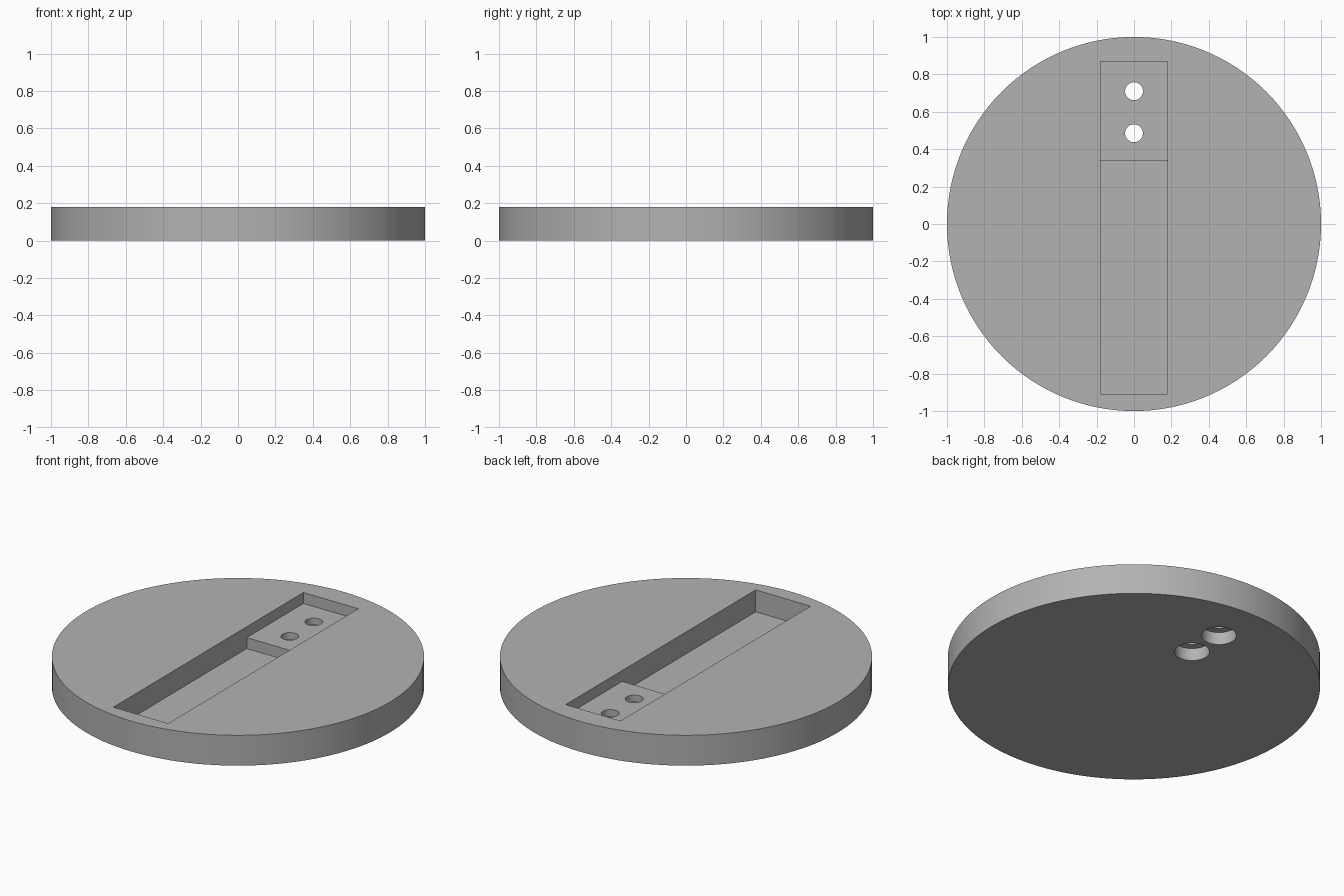
import bpy

if "Cube" in bpy.data.objects:
    bpy.data.objects.remove(bpy.data.objects["Cube"], do_unlink=True)

HEIGHT = 0.18
SHELF_Z, FLOOR_Z = 0.115, 0.05
SLOT_HALF = 0.18
FRONT_Y, STEP_Y, BACK_Y = -0.91, 0.34, 0.87
HOLE_YS = (0.485, 0.71)
BORE_TOP = 0.074

grey = bpy.data.materials.new("plain grey")
grey.use_nodes = True
colour = (0.45, 0.45, 0.45, 1)
grey.diffuse_color = colour
grey.node_tree.nodes["Principled BSDF"].inputs["Base Color"].default_value = colour


def cylinder(name, radius, z0, z1, y=0, sides=48):
    bpy.ops.mesh.primitive_cylinder_add(vertices=sides, radius=radius, depth=z1 - z0,
                                        location=(0, y, (z0 + z1) / 2))
    obj = bpy.context.object
    obj.name = name
    obj.data.materials.append(grey)
    return obj


def box(name, y0, y1, z0, z1):
    bpy.ops.mesh.primitive_cube_add(size=1, location=(0, (y0 + y1) / 2, (z0 + z1) / 2))
    obj = bpy.context.object
    obj.name = name
    obj.scale = (2 * SLOT_HALF, y1 - y0, z1 - z0)
    bpy.ops.object.transform_apply(location=False, rotation=False, scale=True)
    obj.data.materials.append(grey)
    return obj


def cut(target, cutter):
    cutter.hide_render = True
    bpy.context.view_layer.objects.active = target
    mod = target.modifiers.new(cutter.name, "BOOLEAN")
    mod.operation = "DIFFERENCE"
    mod.solver = "EXACT"
    mod.object = cutter
    bpy.ops.object.modifier_apply(modifier=mod.name)
    bpy.data.objects.remove(cutter, do_unlink=True)


# Round base plate
base = cylinder("round_base", 1, 0, HEIGHT, sides=128)

# Stepped slot: full-length shallow recess, then the deeper front length
cut(base, box("slot_recess", FRONT_Y, BACK_Y, SHELF_Z, HEIGHT + 0.1))
cut(base, box("deep_recess", FRONT_Y, STEP_Y, FLOOR_Z, HEIGHT + 0.1))

# Screw holes through the shelf, with wide counterbores from below
for y in HOLE_YS:
    cut(base, cylinder("screw_hole", 0.048, -0.1, HEIGHT + 0.1, y))
    cut(base, cylinder("counterbore", 0.094, -0.1, BORE_TOP, y))

# Smooth round walls, crisp edges
bpy.ops.object.select_all(action="DESELECT")
base.select_set(True)
bpy.context.view_layer.objects.active = base
bpy.ops.object.shade_smooth_by_angle()
